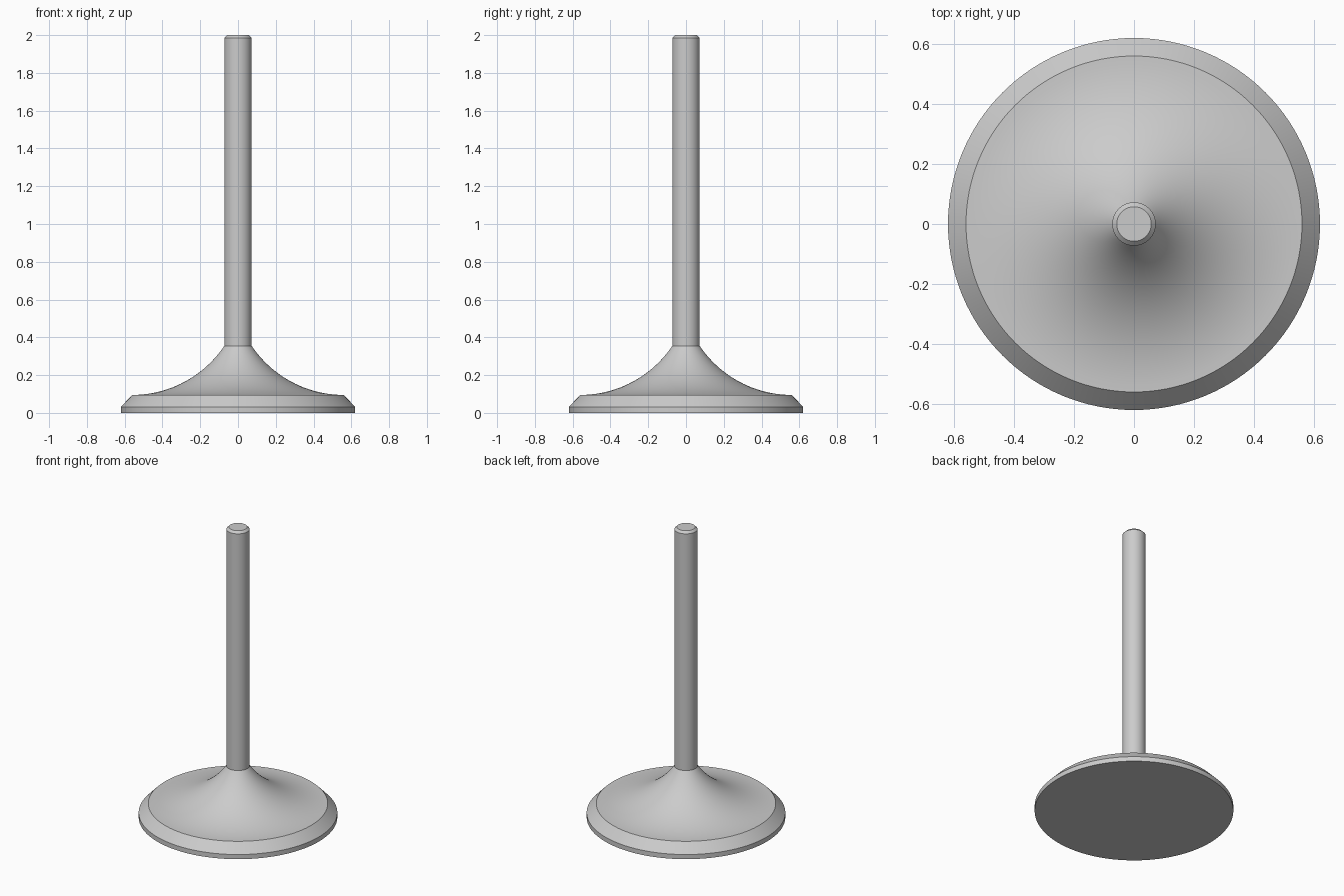
import bpy, bmesh, math

if "Cube" in bpy.data.objects:
    bpy.data.objects.remove(bpy.data.objects["Cube"])

SIDES = 128


def lathe(name, profile):
    """Spin a (radius, z) profile that starts and ends on the axis."""
    bm = bmesh.new()
    verts = [bm.verts.new((r, 0, z)) for r, z in profile]
    edges = [bm.edges.new(pair) for pair in zip(verts, verts[1:])]
    bmesh.ops.spin(bm, geom=verts + edges, cent=(0, 0, 0), axis=(0, 0, 1),
                   angle=math.tau, steps=SIDES, use_duplicate=False)
    bmesh.ops.remove_doubles(bm, verts=bm.verts, dist=1e-5)
    bmesh.ops.recalc_face_normals(bm, faces=bm.faces)
    mesh = bpy.data.meshes.new(name)
    bm.to_mesh(mesh)
    bm.free()
    obj = bpy.data.objects.new(name, mesh)
    bpy.context.collection.objects.link(obj)
    bpy.ops.object.select_all(action='DESELECT')
    obj.select_set(True)
    bpy.context.view_layer.objects.active = obj
    bpy.ops.object.shade_smooth_by_angle(angle=math.radians(25))
    return obj


# Concave flare: circular arc, level at the seat and steep at the stem
seat_r, seat_z = 0.56, 0.095
stem_r, neck_z = 0.0725, 0.355
dr, dz = seat_r - stem_r, neck_z - seat_z
radius = (dr * dr + dz * dz) / (2 * dz)
sweep = math.asin(dr / radius)
STEPS = 24
flare = [(seat_r - radius * math.sin(sweep * i / STEPS),
          seat_z + radius * (1 - math.cos(sweep * i / STEPS)))
         for i in range(STEPS + 1)]

# Flat head face, rim, bevelled seat, flare, stem and chamfered tip
lathe("valve", [(0, 0), (0.62, 0), (0.62, 0.032)] + flare +
      [(stem_r, 1.985), (0.0575, 2.0), (0, 2.0)])
